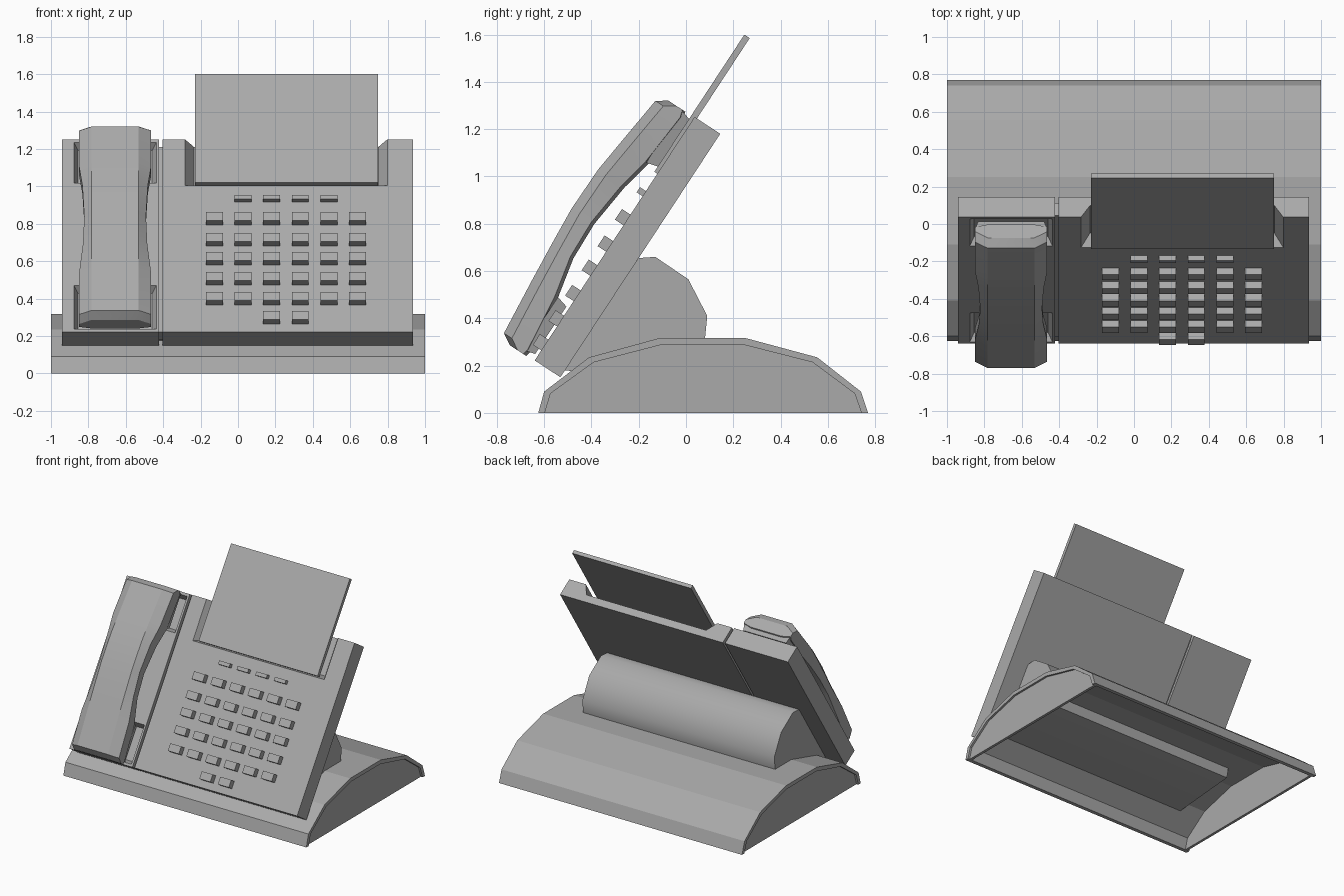
import bpy, bmesh, math
from mathutils import Matrix, Vector

cube = bpy.data.objects.get("Cube")
if cube:
    bpy.data.objects.remove(cube, do_unlink=True)

grey = bpy.data.materials.new("plastic_grey")
grey.use_nodes = True
COLOUR = (0.4, 0.4, 0.4, 1)
grey.diffuse_color = COLOUR
grey.node_tree.nodes["Principled BSDF"].inputs["Base Color"].default_value = COLOUR

# Tilted frame of the phone face: local x, s up the slope, t out of the face
u = Vector((0, 0.549, 0.836)).normalized()
n = Vector((1, 0, 0)).cross(u)
TILT = Matrix.Translation((0, -0.64, 0.222)) @ Matrix((Vector((1, 0, 0)), u, n)).transposed().to_4x4()


def loft(name, rings, matrix=Matrix(), smooth=None):
    """Skin a row of equal rings and close both ends."""
    bm = bmesh.new()
    rows = [[bm.verts.new(p) for p in ring] for ring in rings]
    count = len(rows[0])
    for a, b in zip(rows, rows[1:]):
        for i in range(count):
            j = (i + 1) % count
            bm.faces.new((a[i], a[j], b[j], b[i]))
    bm.faces.new(rows[0][::-1])
    bm.faces.new(rows[-1])
    bm.transform(matrix)
    bmesh.ops.recalc_face_normals(bm, faces=bm.faces)
    mesh = bpy.data.meshes.new(name)
    bm.to_mesh(mesh)
    bm.free()
    obj = bpy.data.objects.new(name, mesh)
    bpy.context.collection.objects.link(obj)
    mesh.materials.append(grey)
    if smooth:
        select(obj)
        bpy.ops.object.shade_smooth_by_angle(angle=math.radians(smooth))
    return obj


def select(obj):
    bpy.ops.object.select_all(action="DESELECT")
    obj.select_set(True)
    bpy.context.view_layer.objects.active = obj


def prism(name, profile, x0, x1, smooth=None):
    """Extrude a (y, z) profile along x."""
    return loft(name, [[(x, y, z) for y, z in profile] for x in (x0, x1)], smooth=smooth)


def rect(x0, x1, s0, s1, t):
    return [(x0, s0, t), (x1, s0, t), (x1, s1, t), (x0, s1, t)]


def slab(name, x0, x1, s0, s1, t0, t1, taper=0.0):
    """Block on the tilted face, narrowed by taper at its t1 end."""
    return loft(name, [rect(x0, x1, s0, s1, t0),
                       rect(x0 + taper, x1 - taper, s0 + taper, s1 - taper, t1)], TILT)


def cut(obj, cutter):
    mod = obj.modifiers.new("cut", "BOOLEAN")
    mod.operation = "DIFFERENCE"
    mod.solver = "EXACT"
    mod.object = cutter
    select(obj)
    bpy.ops.object.modifier_apply(modifier=mod.name)
    bpy.data.objects.remove(cutter, do_unlink=True)


# Hollow arched base with recessed end plates
arch = [(-0.625, 0), (-0.6, 0.09), (-0.41, 0.235), (-0.11, 0.317),
        (0.25, 0.317), (0.555, 0.235), (0.74, 0.09), (0.77, 0)]
inner = [(0.073 + (y - 0.073) * 0.96, z * 0.91) for y, z in arch]
prism("base_shell", arch + inner[::-1], -1, 1)
for side, x in (("left", 0.975), ("right", -0.975)):
    prism(side + "_base_end", inner, x - 0.01, x + 0.01)

# Rounded support between base and phone body
prism("support", [(-0.515, 0.18), (-0.2, 0.655), (-0.13, 0.66), (0.01, 0.565),
                  (0.09, 0.41), (0.08, 0.31), (0.06, 0.22), (-0.46, 0.175)],
      -0.79, 0.79, smooth=40)

# Phone body: handset side, key side and the seam joining them
LENGTH, DEPTH = 1.232, -0.13
handset_panel = slab("handset_panel", -0.94, -0.422, 0, LENGTH, DEPTH, 0)
key_panel = slab("key_panel", -0.404, 0.935, 0, LENGTH, DEPTH, 0)
slab("panel_seam", -0.422, -0.404, 0.02, LENGTH - 0.03, DEPTH + 0.02, -0.03)

# Cradle pockets under the handset ends
for s0, s1 in ((0.015, 0.3), (0.95, 1.215)):
    cut(handset_panel, slab("pocket_cutter", -0.88, -0.434, s0, s1, 0.005, -0.045, 0.025))

# Card tray notch, open at the top, and its card
cut(key_panel, loft("tray_cutter", [rect(-0.285, 0.8, 0.935, 1.4, 0.002),
                                    rect(-0.235, 0.75, 0.965, 1.4, -0.075)], TILT))
slab("card", -0.23, 0.748, 0.945, 1.639, -0.012, 0.015)

# Handset: eight-sided sections (s, outer t, inner t, half width)
CENTRE, FLAT = -0.657, 0.125
sections = [(-0.004, 0.123, 0.04, 0.193), (0.025, 0.172, 0.035, 0.193),
            (0.27, 0.195, 0.062, 0.193), (0.45, 0.21, 0.1, 0.172),
            (0.62, 0.222, 0.106, 0.165), (0.82, 0.219, 0.084, 0.175),
            (0.955, 0.204, 0.055, 0.193), (1.198, 0.176, 0.035, 0.193),
            (1.229, 0.13, 0.045, 0.193)]
rings = []
for s, top, low, w in sections:
    half = [(FLAT, top), (w, top - 0.04), (w, low + 0.015), (FLAT, low)]
    rings.append([(CENTRE + x, s, t) for x, t in half]
                 + [(CENTRE - x, s, t) for x, t in half[::-1]])
loft("handset", rings, TILT, smooth=20)
for name, s0, s1 in (("mouthpiece", 0.01, 0.278), ("earpiece", 0.958, 1.226)):
    slab(name, CENTRE - 0.19, CENTRE + 0.19, s0, s1, 0.065, 0.013, 0.014)

# Keys: (slope position, length, height, columns used)
rows = [(0.831, 0.026, 0.03, range(1, 5)), (0.051, 0.054, 0.043, range(2, 4))]
rows += [(s, 0.054, 0.043, range(6)) for s in (0.684, 0.55, 0.428, 0.3, 0.172)]
for s, length, height, columns in rows:
    for c in columns:
        x = -0.126 + 0.153 * c
        slab("key", x - 0.045, x + 0.045, s, s + length, -0.005, height)
